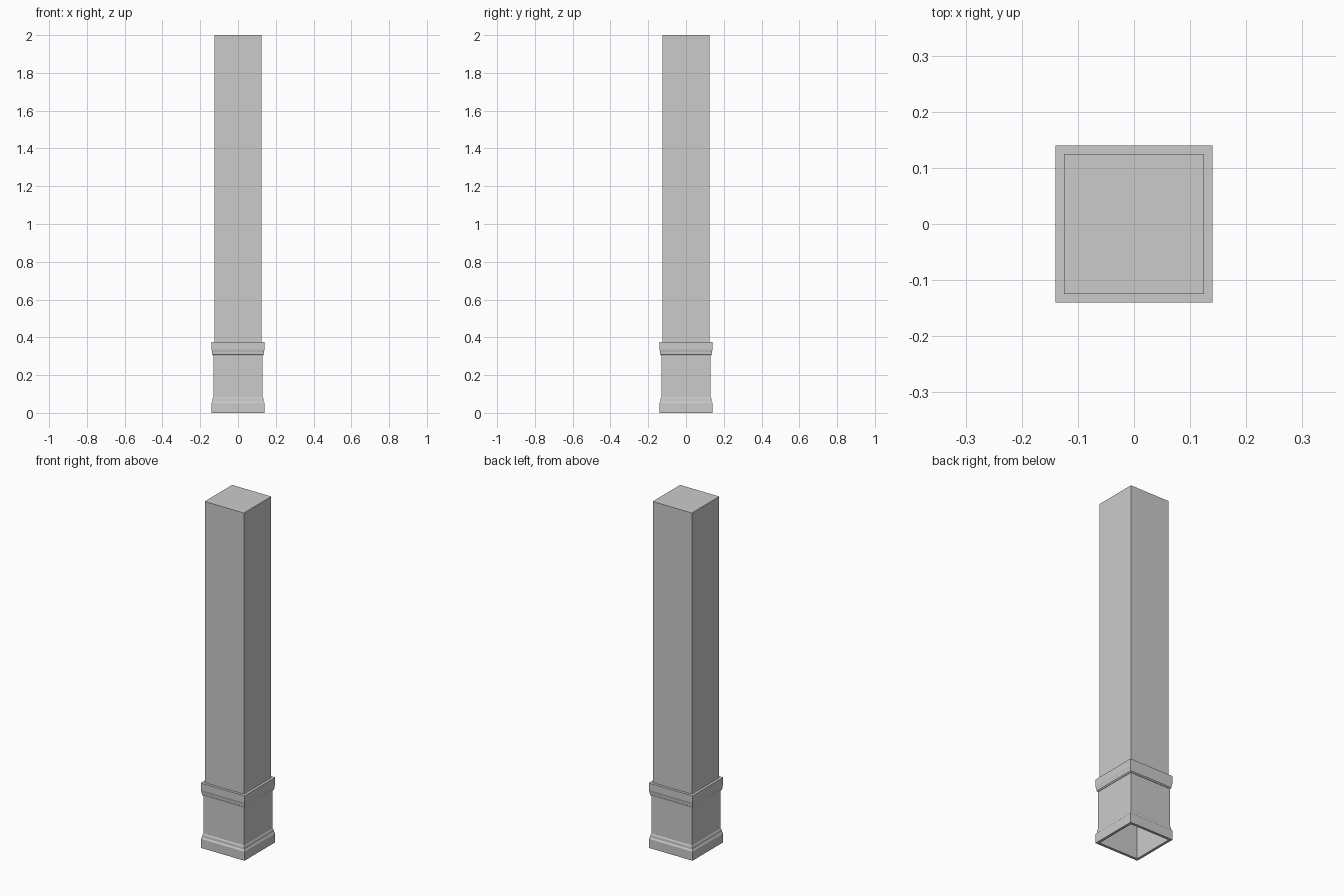
import bpy, bmesh

if "Cube" in bpy.data.objects:
    bpy.data.objects.remove(bpy.data.objects["Cube"])

SHAFT = 0.125   # half width of the shaft


def square_sweep(name, profile, cap_top=False):
    """Sweep an open (half width, z) profile around a square, with mitred corners."""
    bm = bmesh.new()
    rings = [[bm.verts.new((sx * h, sy * h, z))
              for sx, sy in ((-1, -1), (1, -1), (1, 1), (-1, 1))]
             for h, z in profile]
    for low, high in zip(rings, rings[1:]):
        for i in range(4):
            j = (i + 1) % 4
            bm.faces.new((low[i], low[j], high[j], high[i]))
    if cap_top:
        bm.faces.new(rings[-1])
    mesh = bpy.data.meshes.new(name)
    bm.to_mesh(mesh)
    bm.free()
    obj = bpy.data.objects.new(name, mesh)
    bpy.context.collection.objects.link(obj)
    return obj


# Hollow shaft, capped above and open below
square_sweep("shaft", [(SHAFT, 0), (SHAFT, 2)], cap_top=True)

# Plinth with a small stepped moulding above it
square_sweep("base_moulding", [
    (SHAFT, 0), (0.14, 0), (0.14, 0.052), (0.138, 0.056),
    (0.135, 0.06), (0.134, 0.075), (0.13, 0.082)])

# Plain panel between the mouldings
square_sweep("base_panel", [(0.13, 0.082), (0.13, 0.301)])

# Upper band, tapering in at its lower edge
square_sweep("upper_band", [
    (0.13, 0.301), (0.133, 0.301), (0.134, 0.306), (0.136, 0.308),
    (0.137, 0.322), (0.14, 0.335), (0.14, 0.375), (SHAFT, 0.375)])
